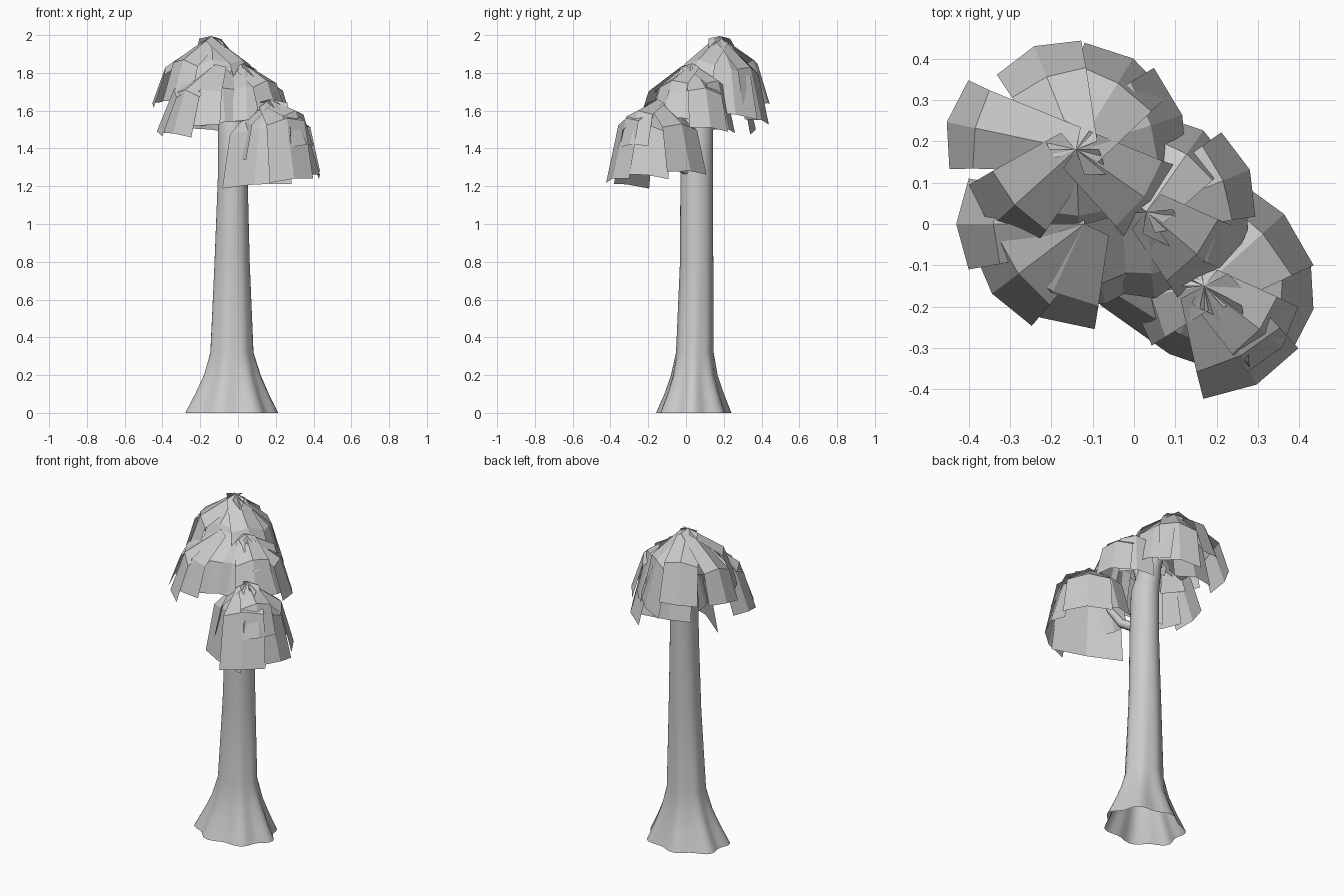
import bpy, bmesh, random
from math import sin, cos, pi, radians
from mathutils import Vector

if "Cube" in bpy.data.objects:
    bpy.data.objects.remove(bpy.data.objects["Cube"])

random.seed(4)


def make_object(name, bm, smooth):
    me = bpy.data.meshes.new(name)
    bm.to_mesh(me)
    bm.free()
    ob = bpy.data.objects.new(name, me)
    bpy.context.collection.objects.link(ob)
    for p in me.polygons:
        p.use_smooth = smooth
    return ob


def bridge(bm, a, b, closed=True):
    n = len(a)
    for i in range(n if closed else n - 1):
        j = (i + 1) % n
        bm.faces.new((a[i], a[j], b[j], b[i]))


# Trunk: stacked rings with a lobed root flare, open at the ground
def build_trunk():
    # z, centre x, centre y, radius x, radius y, lobe depth
    rings = [(0, -.04, .04, .236, .190, .075), (.10, -.037, .042, .188, .151, .07),
             (.20, -.034, .043, .147, .120, .05), (.32, -.034, .046, .114, .099, .02),
             (.80, -.032, .056, .093, .088, .01), (1.24, -.028, .056, .079, .086, 0),
             (1.50, -.030, .060, .076, .083, 0), (1.66, -.05, .085, .06, .06, 0),
             (1.86, -.11, .16, .02, .02, 0)]
    bm = bmesh.new()
    prev = None
    n = 42
    for z, cx, cy, rx, ry, lobe in rings:
        ring = []
        for i in range(n):
            a = 2 * pi * i / n
            f = 1 + lobe * cos(7 * a + .4)
            ring.append(bm.verts.new((cx + rx * f * cos(a), cy + ry * f * sin(a), z)))
        if prev:
            bridge(bm, prev, ring)
        prev = ring
    bm.faces.new(prev)
    make_object("trunk", bm, True)


# Branches: tapered tubes from the trunk into the leaf clusters
def build_branch(name, path):
    cu = bpy.data.curves.new(name, 'CURVE')
    cu.dimensions = '3D'
    cu.bevel_depth = 1
    cu.bevel_resolution = 1
    sp = cu.splines.new('POLY')
    sp.points.add(len(path) - 1)
    for p, (x, y, z, r) in zip(sp.points, path):
        p.co = (x, y, z, 1)
        p.radius = r
    ob = bpy.data.objects.new(name, cu)
    bpy.context.collection.objects.link(ob)


# Foliage: drooping cards, each three points wide and flaring towards the hem
def add_card(bm, apex, yaw, width, rows):
    a = radians(yaw)
    out = Vector((cos(a), sin(a), 0))
    side = Vector((-sin(a), cos(a), 0))
    tilt = random.uniform(-.02, .02)
    prev = None
    for k, (r, z) in enumerate(rows):
        row = []
        for s in (-1, 0, 1):
            edge = abs(s) * (.03, .025, .01)[k]
            p = Vector((apex[0], apex[1], z - edge + s * tilt))
            p += out * (r - abs(s) * .015 * k)
            p += side * (s * width / 2 * (.5, .88, 1)[k])
            row.append(bm.verts.new(p))
        if prev:
            bridge(bm, prev, row, False)
        prev = row


def build_cluster(name, apex, cards):
    bm = bmesh.new()
    for yaw, width, rm, zm, rh, zh in cards:
        add_card(bm, apex, yaw, width, [(0, apex[2]), (rm, zm), (rh, zh)])
    make_object(name, bm, False)


build_trunk()
build_branch("lower_branch", [(-.01, .03, 1.27, .03), (.06, -.04, 1.31, .025),
                              (.10, -.09, 1.40, .02), (.16, -.14, 1.61, .008)])
build_branch("middle_branch", [(-.03, .05, 1.5, .035), (.0, .03, 1.65, .025),
                               (.02, .03, 1.8, .008)])

# Each card: yaw, width, middle radius, middle z, hem radius, hem z
build_cluster("top_leaves", (-.14, .18, 1.995), [
    (222, .22, .20, 1.87, .28, 1.65), (168, .22, .25, 1.83, .32, 1.64),
    (112, .22, .19, 1.87, .27, 1.64), (58, .24, .19, 1.83, .26, 1.55),
    (18, .26, .19, 1.82, .27, 1.58), (-35, .22, .20, 1.87, .26, 1.75),
    (90, .26, .13, 1.76, .19, 1.50), (-88, .22, .16, 1.87, .23, 1.74)])
build_cluster("middle_leaves", (.03, .03, 1.85), [
    (-40, .22, .16, 1.76, .22, 1.62), (22, .22, .20, 1.72, .27, 1.51),
    (-85, .26, .15, 1.73, .21, 1.55), (55, .20, .17, 1.76, .24, 1.50),
    (-10, .22, .18, 1.71, .25, 1.56)])
build_cluster("left_leaves", (-.12, 0, 1.845), [
    (180, .22, .22, 1.71, .31, 1.49), (217, .24, .20, 1.71, .28, 1.48),
    (245, .26, .18, 1.71, .25, 1.52), (285, .25, .15, 1.72, .20, 1.54)])
build_cluster("lower_leaves", (.17, -.15, 1.66), [
    (-117, .41, .13, 1.51, .185, 1.21), (-62, .26, .19, 1.56, .27, 1.24),
    (-12, .22, .19, 1.52, .27, 1.26), (42, .28, .19, 1.53, .26, 1.28),
    (-38, .20, .17, 1.60, .24, 1.42), (-170, .24, .13, 1.54, .18, 1.34),
    (90, .22, .15, 1.55, .22, 1.32)])
